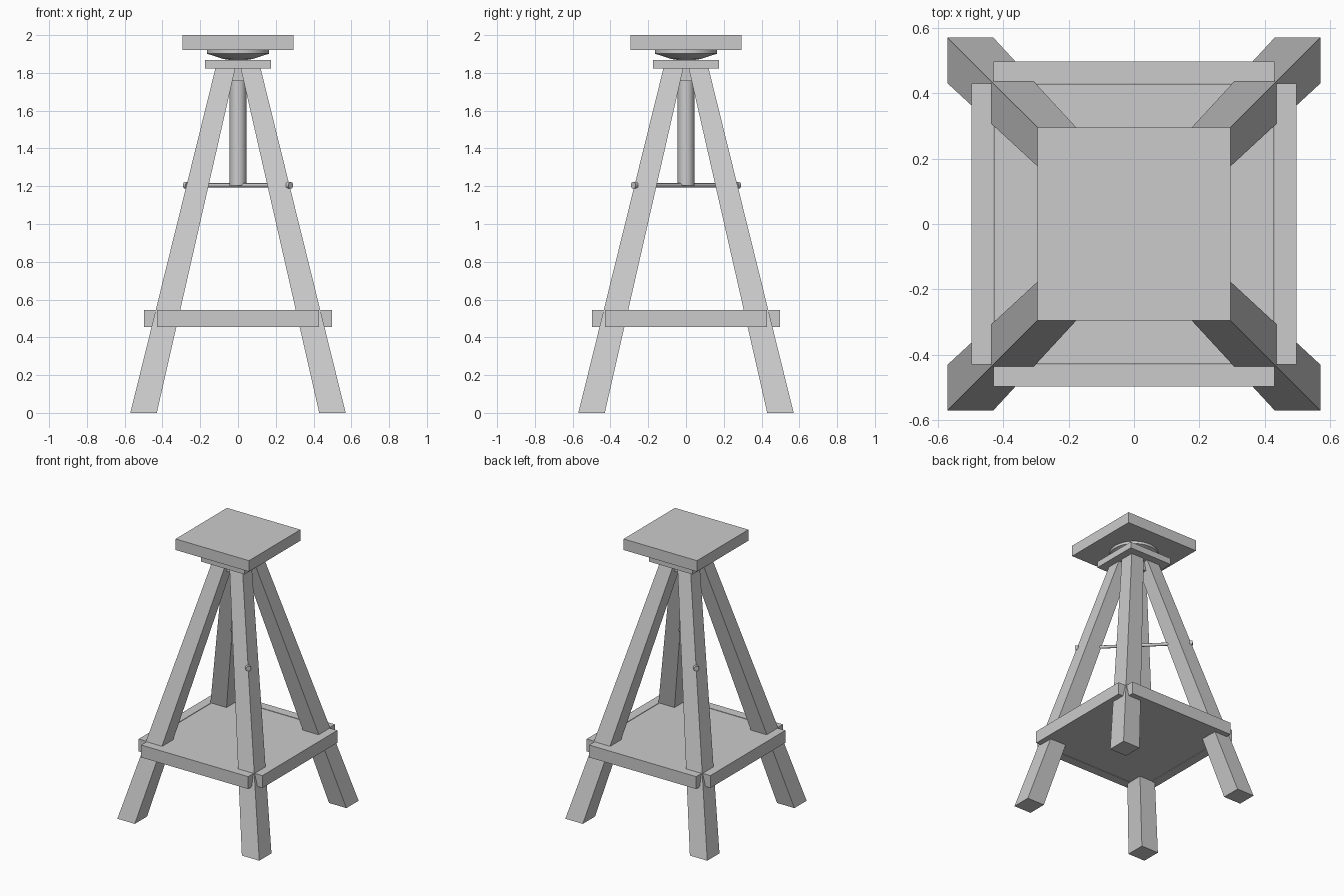
import bpy, bmesh, math
from mathutils import Vector

if "Cube" in bpy.data.objects:
    bpy.data.objects.remove(bpy.data.objects["Cube"])


def make(name, bm):
    bmesh.ops.recalc_face_normals(bm, faces=bm.faces)
    me = bpy.data.meshes.new(name)
    bm.to_mesh(me)
    bm.free()
    ob = bpy.data.objects.new(name, me)
    bpy.context.scene.collection.objects.link(ob)
    return ob


def prism(name, lo, hi):
    """Solid between two horizontal rectangles (x0, x1, y0, y1, z)."""
    bm = bmesh.new()
    rings = []
    for x0, x1, y0, y1, z in (lo, hi):
        rings.append([bm.verts.new(p) for p in
                      ((x0, y0, z), (x1, y0, z), (x1, y1, z), (x0, y1, z))])
    bm.faces.new(rings[0])
    bm.faces.new(rings[1])
    for i in range(4):
        j = (i + 1) % 4
        bm.faces.new((rings[0][i], rings[0][j], rings[1][j], rings[1][i]))
    return make(name, bm)


def box(name, x0, x1, y0, y1, z0, z1):
    return prism(name, (x0, x1, y0, y1, z0), (x0, x1, y0, y1, z1))


def lathe(name, profile, sides):
    """Closed turned solid from (radius, z) points."""
    bm = bmesh.new()
    rings = [[bm.verts.new((r * math.cos(2 * math.pi * i / sides),
                            r * math.sin(2 * math.pi * i / sides), z))
              for i in range(sides)] for r, z in profile]
    for a, b in zip(rings, rings[1:]):
        for i in range(sides):
            j = (i + 1) % sides
            bm.faces.new((a[i], a[j], b[j], b[i]))
    bm.faces.new(rings[0])
    bm.faces.new(rings[-1])
    return make(name, bm)


# Square top and its swivel bearing
box("table_top", -0.295, 0.295, -0.295, 0.295, 1.92, 2.0)
lathe("swivel_disc", [(0.025, 1.866), (0.08, 1.874), (0.165, 1.902), (0.165, 1.92)], 32)
box("head_plate", -0.175, 0.175, -0.175, 0.175, 1.822, 1.868)
box("head_block", -0.09, 0.09, -0.09, 0.09, 1.757, 1.822)

# Central post
lathe("center_post", [(0.044, 1.205), (0.044, 1.76)], 16)

# Four splayed, slightly tapered legs
for sx, side in ((-1, "left"), (1, "right")):
    for sy, end in ((-1, "front"), (1, "back")):
        prism(f"{end}_{side}_leg",
              (sx * 0.43, sx * 0.57, sy * 0.43, sy * 0.57, 0),
              (sx * 0.015, sx * 0.12, sy * 0.015, sy * 0.12, 1.822))

# Shelf with an edge board on every side
box("shelf", -0.428, 0.428, -0.428, 0.428, 0.457, 0.543)
for i, side in enumerate(("front", "right", "back", "left")):
    rail = box(f"{side}_rail", -0.43, 0.43, -0.497, -0.43, 0.455, 0.545)
    rail.rotation_euler.z = i * math.pi / 2

# Diagonal locking rod with end knobs
rod = lathe("locking_rod", [(0.018, -0.395), (0.018, -0.375), (0.011, -0.375),
                            (0.011, 0.375), (0.018, 0.375), (0.018, 0.395)], 12)
rod.location.z = 1.205
rod.rotation_mode = 'QUATERNION'
rod.rotation_quaternion = Vector((1, -1, 0)).to_track_quat('Z', 'Y')

# Smooth the turned parts only
for name in ("swivel_disc", "center_post", "locking_rod"):
    bpy.ops.object.select_all(action='DESELECT')
    ob = bpy.data.objects[name]
    ob.select_set(True)
    bpy.context.view_layer.objects.active = ob
    bpy.ops.object.shade_smooth_by_angle(angle=math.radians(35))
